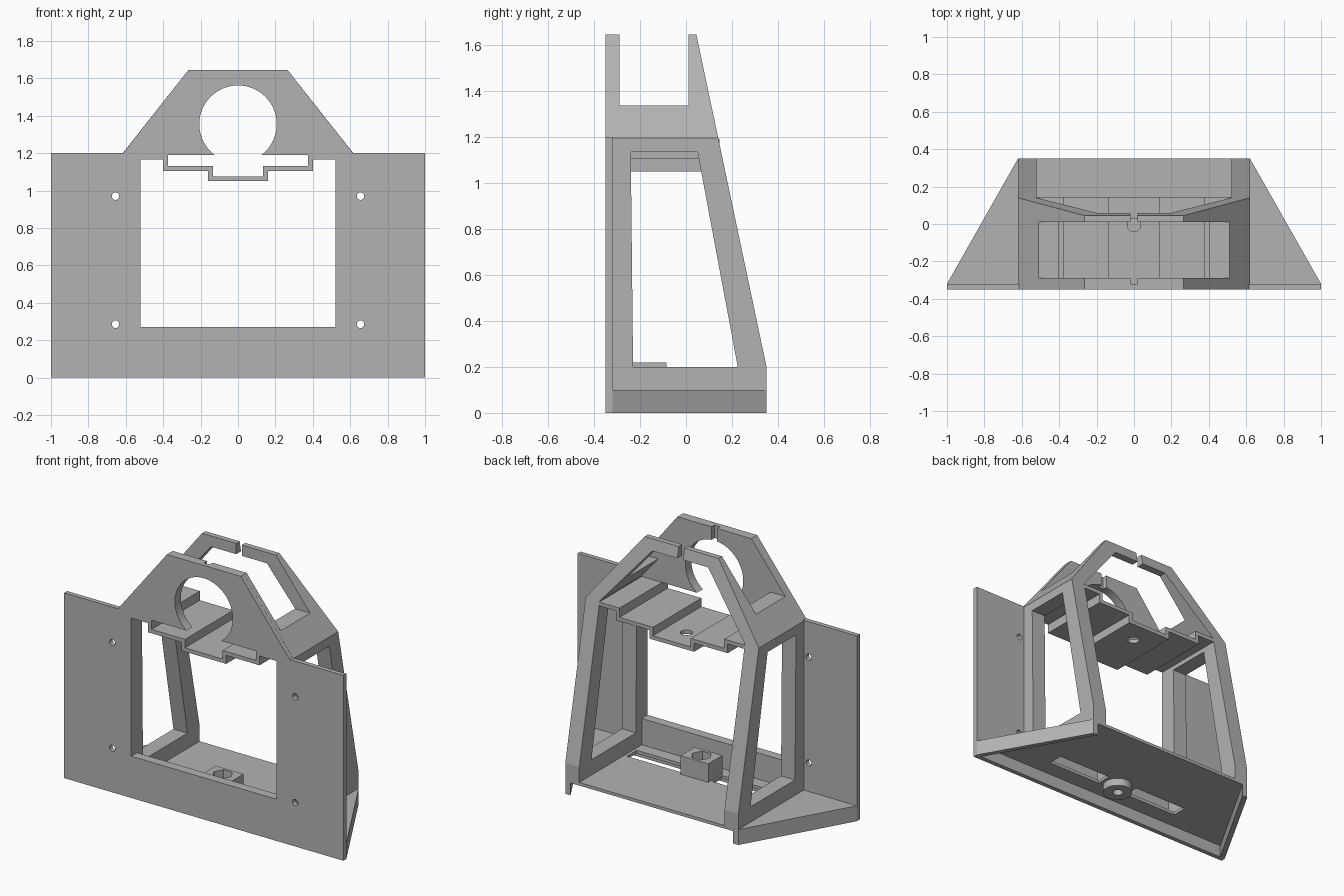
import bpy, bmesh, math
from mathutils import Vector

cube = bpy.data.objects.get("Cube")
if cube:
    bpy.data.objects.remove(cube, do_unlink=True)

grey = bpy.data.materials.new("plain_grey")
grey.use_nodes = True
GREY = (0.45, 0.45, 0.45, 1)
grey.diffuse_color = GREY
grey.node_tree.nodes["Principled BSDF"].inputs["Base Color"].default_value = GREY


def prism(name, points, axis, lo, hi):
    """Extrude a 2D outline along an axis; points use the other two axes in order."""
    def place(p, d):
        c = list(p)
        c.insert("xyz".index(axis), d)
        return Vector(c)
    bm = bmesh.new()
    face = bm.faces.new([bm.verts.new(place(p, lo)) for p in points])
    ext = bmesh.ops.extrude_face_region(bm, geom=[face])
    top = [v for v in ext["geom"] if isinstance(v, bmesh.types.BMVert)]
    bmesh.ops.translate(bm, verts=top, vec=place((0, 0), hi - lo))
    bmesh.ops.recalc_face_normals(bm, faces=bm.faces)
    mesh = bpy.data.meshes.new(name)
    bm.to_mesh(mesh)
    bm.free()
    mesh.materials.append(grey)
    obj = bpy.data.objects.new(name, mesh)
    bpy.context.scene.collection.objects.link(obj)
    return obj


def rect(a, b, c, d):
    return [(a, c), (b, c), (b, d), (a, d)]


def ring(cx, cy, r, sides=48):
    return [(cx + r * math.cos(math.tau * i / sides),
             cy + r * math.sin(math.tau * i / sides)) for i in range(sides)]


def mirrored(half):
    """Close a right-hand outline by mirroring it to the left."""
    return half + [(-x, z) for x, z in reversed(half)]


def combine(obj, other, operation="DIFFERENCE"):
    mod = obj.modifiers.new("cut", "BOOLEAN")
    mod.operation = operation
    mod.solver = "EXACT"
    mod.object = other
    bpy.context.view_layer.update()
    deps = bpy.context.evaluated_depsgraph_get()
    result = bpy.data.meshes.new_from_object(obj.evaluated_get(deps))
    obj.modifiers.clear()
    obj.data = result
    bpy.data.objects.remove(other, do_unlink=True)


def cut(obj, points, axis, lo, hi):
    combine(obj, prism("cutter", points, axis, lo, hi))


WINDOW = rect(-0.52, 0.52, 0.27, 1.19)
PORT = ring(0, 1.355, 0.207, 64)

# Front plate with wings, gable, window, round port and screw holes
plate = prism("front_plate", mirrored([(1, 0), (1, 1.2), (0.615, 1.2), (0.265, 1.645)]),
              "y", -0.35, -0.32)
cut(plate, WINDOW, "y", -0.5, 0)
cut(plate, PORT, "y", -0.5, 0)
for x in (-0.655, 0.655):
    for z in (0.285, 0.97):
        cut(plate, ring(x, z, 0.02, 20), "y", -0.5, 0)

# Frame: sloping-backed housing trimmed to the gable outline, then hollowed
frame = prism("housing_frame",
              [(-0.32, 0.09), (0.35, 0.09), (0.35, 0.2), (0.045, 1.645), (-0.32, 1.645)],
              "x", -0.8, 0.8)
outline = prism("outline", mirrored([(0.62, 0), (0.62, 1.195), (0.265, 1.645)]), "y", -1, 1)
combine(frame, outline, "INTERSECT")
cut(frame, mirrored([(0.52, 0), (0.52, 1.195), (0.2, 1.575)]), "y", -0.29, 1)
cut(frame, WINDOW, "y", -0.5, 0)
cut(frame, PORT, "y", -0.5, -0.2)
cut(frame, [(-0.23, 0.2), (0.225, 0.2), (0.05, 1.135), (-0.24, 1.135)], "x", -1, 1)
cut(frame, rect(-0.29, 0.01, 1.335, 2), "x", -1, 1)
cut(frame, rect(-0.02, 0.02, 1.5, 2), "y", -0.4, 1)

# Stepped shelf with a drain hole
upper = [(0.52, 1.19), (0.375, 1.19), (0.375, 1.13), (0.135, 1.13), (0.135, 1.075)]
lower = [(0.16, 1.05), (0.16, 1.105), (0.4, 1.105), (0.4, 1.165), (0.52, 1.165)]
steps = upper + [(-x, z) for x, z in reversed(upper)]
steps += [(-x, z) for x, z in reversed(lower)] + lower
shelf = prism("stepped_shelf", steps, "y", -0.35, 0.145)
cut(shelf, ring(0, -0.005, 0.036, 32), "z", 0.9, 1.3)

# Tapered base tray, open underneath and at the back
base = prism("base_tray", [(-1, -0.32), (1, -0.32), (0.62, 0.35), (-0.62, 0.35)], "z", 0, 0.1)
cut(base, [(-0.97, -0.33), (0.97, -0.33), (0.56, 0.39), (-0.56, 0.39)], "z", -0.1, 0.08)
for s in (-1, 1):
    cut(base, rect(*sorted((s * 0.11, s * 0.5)), -0.21, -0.11), "z", -0.1, 0.3)

# Nut holder on the floor and its boss underneath
CENTRE = (0, -0.157)
holder = prism("nut_holder", rect(-0.1, 0.1, -0.23, -0.085), "z", 0.1, 0.22)
cut(holder, ring(*CENTRE, 0.062, 6), "z", 0.13, 0.3)
boss = prism("bottom_boss", ring(*CENTRE, 0.09, 40), "z", 0.03, 0.08)
for part in (holder, boss, base):
    cut(part, ring(*CENTRE, 0.032, 24), "z", -0.1, 0.3)
